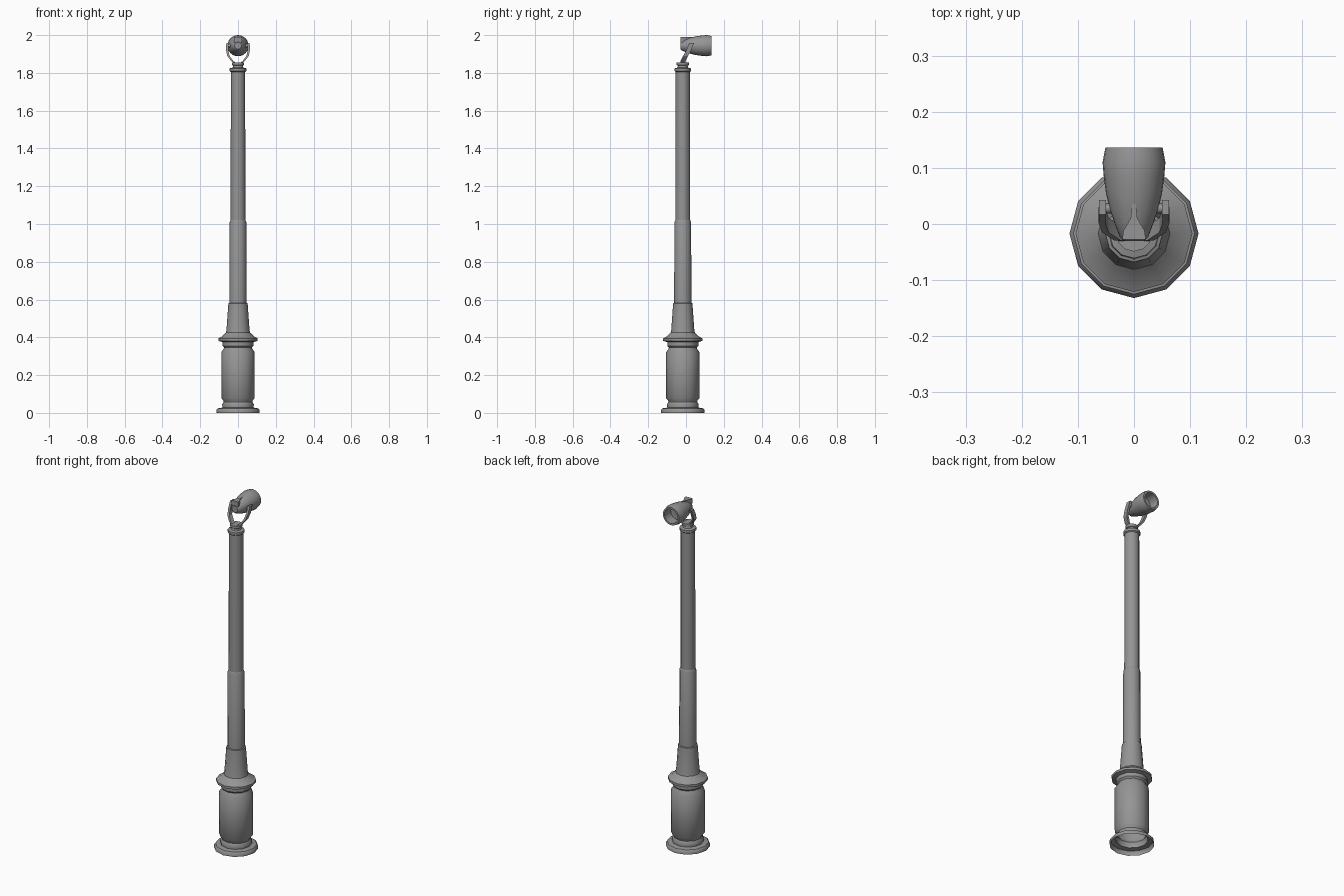
import bpy
import bmesh
from math import sin, cos, pi, radians
from mathutils import Vector

cube = bpy.data.objects.get("Cube")
if cube:
    bpy.data.objects.remove(cube, do_unlink=True)

grey = bpy.data.materials.new("painted grey metal")
grey.use_nodes = True
colour = (0.3, 0.3, 0.3, 1)
grey.diffuse_color = colour
grey.node_tree.nodes["Principled BSDF"].inputs["Base Color"].default_value = colour

POST_Y = -0.017
HEAD_Z = 1.944


def finish(bm, name, angle=40):
    bmesh.ops.recalc_face_normals(bm, faces=bm.faces)
    mesh = bpy.data.meshes.new(name)
    bm.to_mesh(mesh)
    bm.free()
    mesh.materials.append(grey)
    obj = bpy.data.objects.new(name, mesh)
    bpy.context.collection.objects.link(obj)
    bpy.ops.object.select_all(action="DESELECT")
    obj.select_set(True)
    bpy.context.view_layer.objects.active = obj
    bpy.ops.object.shade_smooth_by_angle(angle=radians(angle))
    return obj


def bridge(bm, a, b):
    n = len(a)
    for i in range(n):
        j = (i + 1) % n
        bm.faces.new((a[i], a[j], b[j], b[i]))


def lathe(name, profile, sides, place, cap_start=False, cap_end=False):
    """Turn (radius, distance) pairs; place maps (u, v, distance) to a point."""
    bm = bmesh.new()
    rings = []
    for r, d in profile:
        rings.append([bm.verts.new(place(r * cos(2 * pi * i / sides),
                                         r * sin(2 * pi * i / sides), d))
                      for i in range(sides)])
    for a, b in zip(rings, rings[1:]):
        bridge(bm, a, b)
    if cap_start:
        bm.faces.new(rings[0])
    if cap_end:
        bm.faces.new(rings[-1])
    return finish(bm, name)


def upright(u, v, d):
    return (u, v + POST_Y, d)


def forward(u, v, d):
    return (u, d, v + HEAD_Z)


# Hollow pedestal with foot flange, beads and top collar
lathe("pedestal", [
    (0.115, 0), (0.115, 0.015), (0.108, 0.024), (0.082, 0.028),
    (0.084, 0.045), (0.076, 0.058), (0.078, 0.066), (0.088, 0.078),
    (0.088, 0.322), (0.076, 0.338), (0.074, 0.346), (0.082, 0.355),
    (0.082, 0.375), (0.104, 0.381), (0.104, 0.394), (0.085, 0.405),
    (0.064, 0.425)], 12, upright)

# Tapered sleeve and the two pole sections
lathe("sleeve", [(0.064, 0.425), (0.061, 0.44), (0.051, 0.58), (0.045, 0.583)],
      12, upright, cap_end=True)
lathe("lower_pole", [(0.046, 0.57), (0.044, 1.01), (0.039, 1.022)],
      12, upright, cap_end=True)
lathe("upper_pole", [(0.039, 1.01), (0.038, 1.81)], 12, upright, cap_end=True)

# Pole cap and swivel stem
lathe("pole_cap", [(0.038, 1.805), (0.044, 1.81), (0.044, 1.824), (0.028, 1.828),
                   (0.026, 1.838), (0.032, 1.842), (0.032, 1.856)],
      12, upright, cap_start=True, cap_end=True)


# Yoke: a bent flat bar on each side of the lamp head
def yoke_arm(name, side):
    path = [(0.012, -0.018, 1.85), (0.03, -0.016, 1.862), (0.051, -0.002, 1.89),
            (0.057, 0.014, 1.92), (0.056, 0.03, 1.958)]
    bm = bmesh.new()
    rings = []
    for x, y, z in path:
        rings.append([bm.verts.new((side * (x + dx), y + dy, z))
                      for dx, dy in ((-0.006, -0.013), (0.006, -0.013),
                                     (0.006, 0.013), (-0.006, 0.013))])
    for a, b in zip(rings, rings[1:]):
        bridge(bm, a, b)
    bm.faces.new(rings[0])
    bm.faces.new(rings[-1])
    return finish(bm, name, 25)


# Pivot pins join the yoke to the head
for label, side in (("left", 1), ("right", -1)):
    yoke_arm(label + "_yoke_arm", side)
    lathe(label + "_pivot", [(0.009, 0.035), (0.009, 0.06)], 10,
          lambda u, v, d, s=side: (s * d, u + 0.028, v + HEAD_Z),
          cap_start=True, cap_end=True)

# Hollow lamp barrel with a recessed lens at the back of the bore
lathe("lamp_barrel", [
    (0.018, -0.03), (0.025, -0.024), (0.034, 0), (0.043, 0.025), (0.050, 0.055),
    (0.054, 0.085), (0.056, 0.11), (0.051, 0.136), (0.041, 0.136),
    (0.041, 0.08)], 24, forward, cap_start=True, cap_end=True)

# Sight fin on the rear top of the barrel
outline = [(-0.021, -0.028), (0.021, -0.028), (0.019, -0.012), (0.006, 0.01),
           (0.003, 0.036), (-0.003, 0.036), (-0.006, 0.01), (-0.019, -0.012)]
bm = bmesh.new()
base = bm.faces.new([bm.verts.new((x, y, 1.962)) for x, y in outline])
grown = bmesh.ops.extrude_face_region(bm, geom=[base])
top = [g for g in grown["geom"] if isinstance(g, bmesh.types.BMVert)]
bmesh.ops.translate(bm, verts=top, vec=Vector((0, 0, 0.028)))
finish(bm, "sight_fin", 25)
